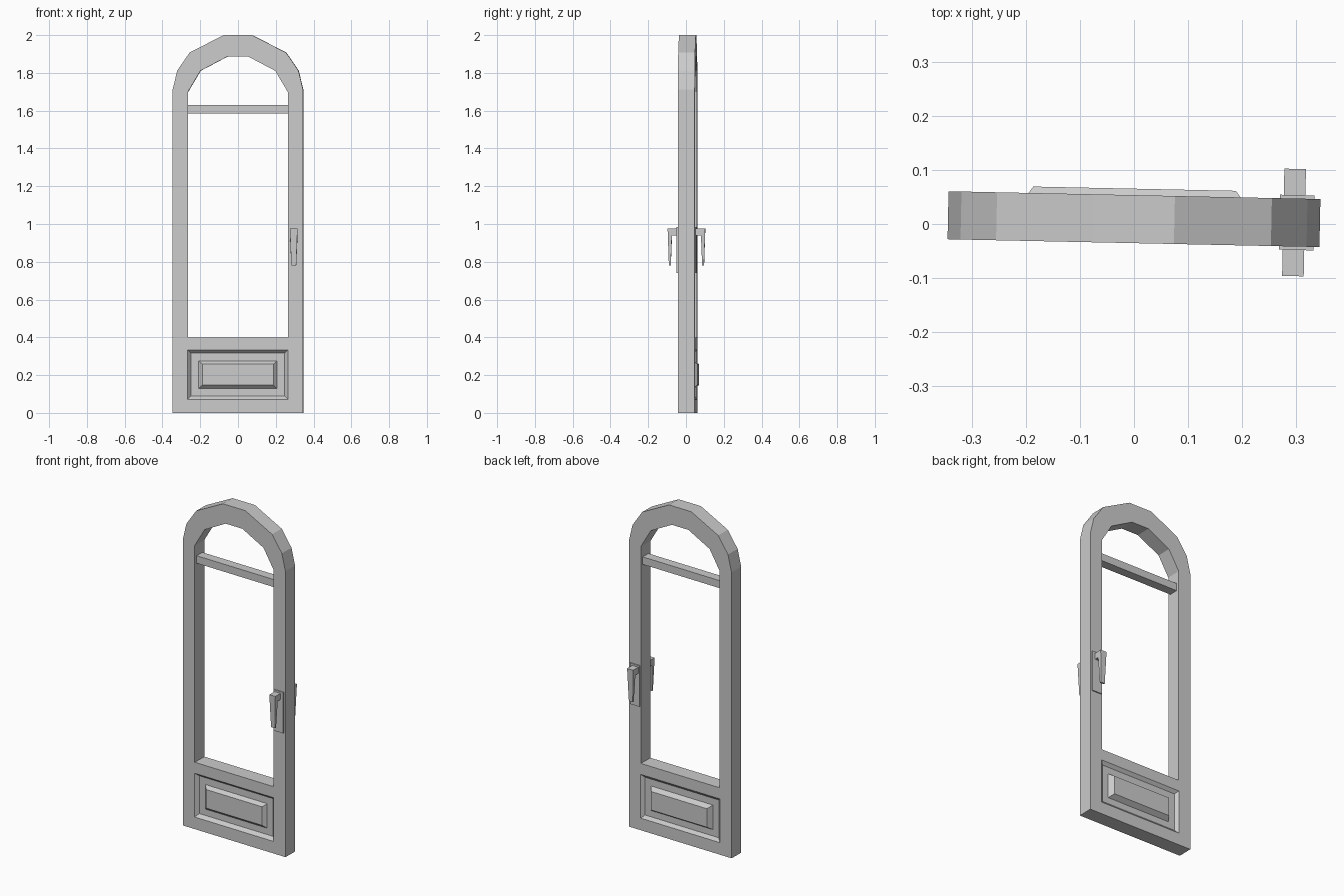
import bpy, bmesh, math
from mathutils import Matrix, Vector

if "Cube" in bpy.data.objects:
    bpy.data.objects.remove(bpy.data.objects["Cube"])

T = 0.0445                      # half thickness of the door
# the whole door is turned very slightly about z
PLACE = Matrix.Translation((0, 0.009, 0)) @ Matrix.Rotation(math.radians(-1.2), 4, 'Z')


def finish(bm, name):
    bmesh.ops.recalc_face_normals(bm, faces=bm.faces[:])
    me = bpy.data.meshes.new(name)
    bm.to_mesh(me)
    bm.free()
    ob = bpy.data.objects.new(name, me)
    bpy.context.collection.objects.link(ob)
    ob.matrix_world = PLACE
    return ob


def mirrored(half):
    """Closed outline from its right half, listed bottom to top."""
    return half + [(-x, z) for x, z in reversed(half)]


def loop(bm, pts, y):
    return [bm.verts.new((x, y, z)) for x, z in pts]


def bridge(bm, a, b):
    n = len(a)
    for i in range(n):
        bm.faces.new((a[i], a[(i + 1) % n], b[(i + 1) % n], b[i]))


def rect(hx, z0, z1):
    return mirrored([(hx, z0), (hx, z1)])


def box(name, x0, x1, y0, y1, z0, z1):
    bm = bmesh.new()
    bmesh.ops.create_cube(bm, size=1)
    for v in bm.verts:
        v.co = Vector(((x0 + x1) / 2 + v.co.x * (x1 - x0),
                       (y0 + y1) / 2 + v.co.y * (y1 - y0),
                       (z0 + z1) / 2 + v.co.z * (z1 - z0)))
    return finish(bm, name)


# arched frame with window opening and moulded lower panel
outer = mirrored([(0.345, 0), (0.345, 1.712), (0.321, 1.812), (0.255, 1.908), (0.075, 2.0)])
window = mirrored([(0.265, 0.4), (0.265, 1.698), (0.198, 1.811), (0.056, 1.886)])
panel = [rect(0.266, 0.072, 0.334), rect(0.248, 0.09, 0.316),
         rect(0.208, 0.128, 0.275), rect(0.188, 0.147, 0.258)]

bm = bmesh.new()
sides = []
for s, depths in ((-1, (0, -0.02, -0.02, 0)), (1, (0, -0.016, -0.016, 0.012))):
    loops = [loop(bm, p, s * T) for p in (outer, window, panel[0])]
    edges = [bm.edges.new((l[i], l[(i + 1) % len(l)])) for l in loops for i in range(len(l))]
    bmesh.ops.triangle_fill(bm, edges=edges, use_beauty=True, normal=(0, s, 0))
    ring = loops[2]
    for pts, d in zip(panel[1:], depths[1:]):
        nxt = loop(bm, pts, s * (T + d))
        bridge(bm, ring, nxt)
        ring = nxt
    bm.faces.new(ring)
    sides.append(loops)
for k in (0, 1):
    bridge(bm, sides[0][k], sides[1][k])
finish(bm, "door_frame")

# transom bar across the window
box("transom_bar", -0.266, 0.266, -0.027, 0.027, 1.585, 1.63)

# plate and lever handle on both faces
lever = [(0.049, 0.975), (0.0995, 0.975), (0.093, 0.78),
         (0.083, 0.78), (0.077, 0.938), (0.049, 0.938)]
for s, tag in ((-1, "front"), (1, "back")):
    box("handle_plate_" + tag, 0.27, 0.334, *sorted((s * (T - 0.004), s * 0.051)), 0.74, 0.985)
    bm = bmesh.new()
    ends = []
    for side in (-1, 1):
        ends.append([bm.verts.new((0.297 + side * (0.013 if z < 0.8 else 0.02), s * y, z))
                     for y, z in lever])
    bridge(bm, *ends)
    for e in ends:
        # stem and lever halves of the L-shaped side
        bm.faces.new((e[0], e[1], e[4], e[5]))
        bm.faces.new((e[1], e[2], e[3], e[4]))
    finish(bm, "handle_lever_" + tag)
